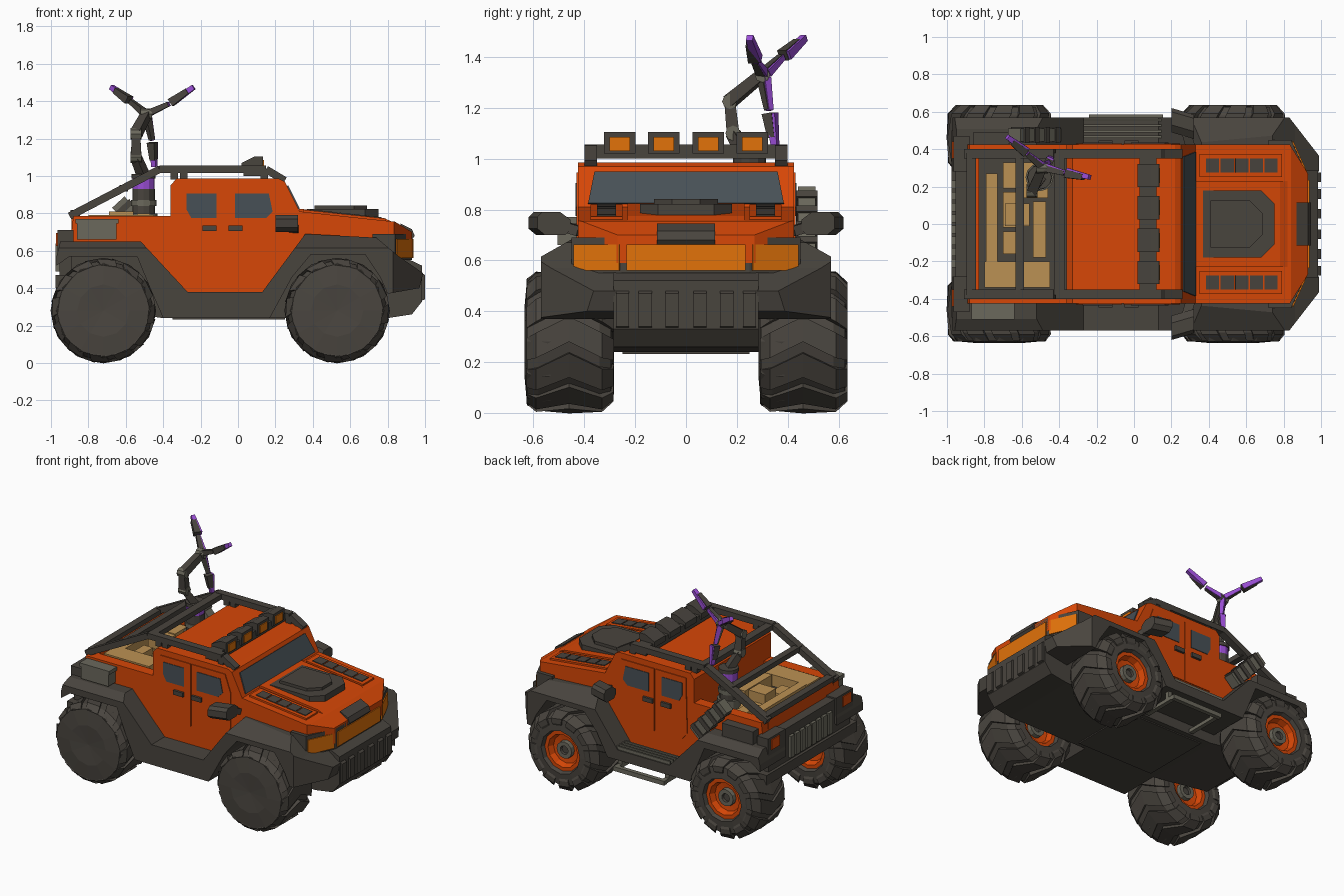
import bpy, bmesh, math
from mathutils import Vector as V, Matrix

if "Cube" in bpy.data.objects:
    bpy.data.objects.remove(bpy.data.objects["Cube"])

def mat(name, r, g, b):
    m = bpy.data.materials.new(name)
    m.diffuse_color = (r, g, b, 1)
    m.use_nodes = True
    m.node_tree.nodes["Principled BSDF"].inputs["Base Color"].default_value = m.diffuse_color
    return m

ORANGE = mat("body orange", .68, .063, .002)
DARK = mat("dark trim", .066, .058, .048)
TIRE = mat("tire rubber", .068, .060, .050)
GREY = mat("worn grey", .147, .140, .107)
AMBER = mat("amber lamp", .76, .17, .003)
TAN = mat("tan cargo", .50, .285, .088)
GLASS = mat("window glass", .064, .081, .094)
PURPLE = mat("purple", .32, .075, .66)

def finish(bm, name, *mats):
    bmesh.ops.recalc_face_normals(bm, faces=bm.faces)
    me = bpy.data.meshes.new(name)
    bm.to_mesh(me)
    bm.free()
    for m in mats:
        me.materials.append(m)
    ob = bpy.data.objects.new(name, me)
    bpy.context.collection.objects.link(ob)
    return ob

def extrude(name, m, pts, vec, cuts=()):
    """Polygon swept along vec, then trimmed by planes (point, normal)."""
    bm = bmesh.new()
    lo = [bm.verts.new(p) for p in pts]
    hi = [bm.verts.new(V(p) + V(vec)) for p in pts]
    bm.faces.new(lo)
    bm.faces.new(hi[::-1])
    for i in range(len(pts)):
        bm.faces.new((lo[i - 1], lo[i], hi[i], hi[i - 1]))
    for co, no in cuts:
        geo = bm.verts[:] + bm.edges[:] + bm.faces[:]
        bmesh.ops.bisect_plane(bm, geom=geo, plane_co=co, plane_no=no, clear_outer=True)
        bmesh.ops.holes_fill(bm, edges=[e for e in bm.edges if e.is_boundary])
    return finish(bm, name, m)

def side(name, m, xz, y0, y1, cuts=()):
    return extrude(name, m, [(x, y0, z) for x, z in xz], (0, y1 - y0, 0), cuts)

def plan(name, m, xy, z0, z1, cuts=()):
    return extrude(name, m, [(x, y, z0) for x, y in xy], (0, 0, z1 - z0), cuts)

def slab(name, m, pts, out, t=.007):
    return extrude(name, m, pts, V(out).normalized() * t)

def box(name, m, x, y, z):
    return plan(name, m, [(x[0], y[0]), (x[1], y[0]), (x[1], y[1]), (x[0], y[1])], z[0], z[1])

def beam(name, m, a, b, w, h=None, taper=1, sides=4):
    a, b = V(a), V(b)
    bm = bmesh.new()
    r = .7071 if sides == 4 else .5
    bmesh.ops.create_cone(bm, cap_ends=True, segments=sides, radius1=r, radius2=r * taper, depth=1)
    if sides == 4:
        bmesh.ops.rotate(bm, verts=bm.verts, matrix=Matrix.Rotation(math.pi / 4, 3, 'Z'))
    bmesh.ops.scale(bm, vec=(w, h or w, (b - a).length), verts=bm.verts)
    q = (b - a).to_track_quat('Z', 'Y').to_matrix().to_4x4()
    bm.transform(Matrix.Translation((a + b) / 2) @ q)
    return finish(bm, name, m)

# Wheels: revolved tire and rim (rim faces +y on all four), chevron lugs
PROFILE = [(0, -.165), (.14, -.175), (.25, -.165), (.272, -.12), (.265, 0), (.265, .12), (.235, .165), (.15, .172),
           (.14, .145), (.115, .145), (.10, .105), (.06, .10), (.058, .13), (.03, .13), (.026, .115), (0, .115)]
RING_MAT = [0, 0, 0, 0, 0, 0, 0, 0, 1, 1, 1, 2, 2, 0, 0]

def wheel(name, x, y):
    n, z = 12, .28
    bm = bmesh.new()
    def at(r, yy, a):
        return bm.verts.new((x + r * math.cos(a), y + yy, z + r * math.sin(a)))
    rings = [[at(r, yy, 2 * math.pi * k / n) for k in range(n)] if r else [at(0, yy, 0)] * n for r, yy in PROFILE]
    for i, mi in enumerate(RING_MAT):
        for k in range(n):
            q = [rings[i][k], rings[i][(k + 1) % n], rings[i + 1][(k + 1) % n], rings[i + 1][k]]
            bm.faces.new(list(dict.fromkeys(q))).material_index = mi
    for k in range(n):
        rows = []
        for yy, r in ((-.168, .245), (-.13, .278), (0, .282), (.13, .278), (.175, .235), (.176, .20)):
            a = 2 * math.pi * k / n - abs(yy) * 1.8
            rows.append([at(r, yy, a), at(r, yy, a + .36), at(r - .035, yy * .9, a + .36), at(r - .035, yy * .9, a)])
        for p, q in zip(rows, rows[1:]):
            for j in range(4):
                bm.faces.new((p[j], p[(j + 1) % 4], q[(j + 1) % 4], q[j]))
        bm.faces.new(rows[0])
        bm.faces.new(rows[-1])
    finish(bm, name, TIRE, ORANGE, GREY)

for x, end in ((-.72, "rear"), (.53, "front")):
    for y, s in ((-.46, "right"), (.46, "left")):
        wheel(f"{end}_{s}_wheel", x, y)

# Chassis core, bumper ribs and skid plate
side("chassis", DARK, [(-.95, .65), (-.95, .42), (-.85, .30), (-.4, .24), (.8, .24), (.93, .26), (.985, .33),
                       (.985, .52), (.9, .56), (.9, .65)], -.285, .285)
for y in (-.25, -.16, -.055, .055, .16, .25):
    side("bumper_rib", DARK, [(.97, .33), (1.0, .34), (1.0, .47), (.97, .49)], y - .026, y + .026)
box("skid_plate", DARK, (-.35, .25), (-.25, .25), (.232, .25))

# Fenders and sills with wheel arches; the left sill is shallower above its step
FRONT = [(-.97, .57), (-.95, .65), (-.52, .65), (-.27, .38), (.13, .38), (.36, .69), (.74, .67), (.86, .57),
         (.99, .48), (.97, .40), (.80, .37), (.76, .46), (.68, .58), (.39, .58), (.29, .46)]
REAR = [(-.47, .40), (-.54, .57), (-.9, .57), (-.97, .52)]
for s, low in ((1, [(.21, .31), (-.43, .31)]), (-1, [(.17, .24), (-.40, .24)])):
    side("fender", DARK, FRONT + low + REAR, s * .28, s * .57,
         [((.83, s * .57, 0), (.8, s * .62, 0)), ((0, s * .57, .615), (0, s * .45, .8))])
    box("rear_corner", DARK, (-.965, -.88), (s * .28, s * .47), (.57, .71))

# Cab and hood
NOSE = [((.83, s * .43, 0), (.85, s * .53, 0)) for s in (1, -1)]
side("cab_and_hood", ORANGE, [(-.36, .45), (-.36, .95), (-.33, .985), (.22, .985), (.25, .97), (.33, .81), (.84, .755),
                              (.93, .70), (.93, .59), (.33, .59), (.13, .36), (-.27, .36)], -.425, .425, NOSE)
side("hood_center", ORANGE, [(.33, .78), (.325, .825), (.78, .775), (.88, .73), (.88, .70)], -.23, .23)
slab("windshield", GLASS, [(.324, -.385, .822), (.324, .385, .822), (.262, .36, .946), (.262, -.36, .946)], (.16, 0, .08))

# Nose frame with wraparound lamps
plan("nose_frame", DARK, [(.72, -.45), (.84, -.45), (.93, -.25), (.93, .25), (.84, .45), (.72, .45)], .55, .69)
box("front_lamp", AMBER, (.93, .937), (-.235, .235), (.56, .662))
for s in (1, -1):
    slab("corner_lamp", AMBER, [(.926, s * .26, .56), (.845, s * .44, .56), (.845, s * .44, .662), (.926, s * .26, .662)],
         (.2, s * .09, 0))
side("hood_latch_plate", DARK, [(.87, .70), (.87, .745), (.93, .715), (.945, .68), (.93, .66)], -.115, .115)

# Hood scoop and louvers
for x0, x1, w, z0, z1 in ((.37, .75, .18, .76, .822), (.41, .69, .125, .81, .842)):
    plan("hood_scoop", DARK, [(x0, -w), (x1 - .07, -w), (x1, -w + .07), (x1, w - .07), (x1 - .07, w), (x0, w)], z0, z1)
hood_z = lambda x: .81 - (x - .33) * .108
for s in (1, -1):
    slab("louver_pad", ORANGE, [(x, s * y, hood_z(x)) for x, y in ((.35, .25), (.79, .25), (.79, .375), (.35, .375))], (.1, 0, 1), .012)
    for i in range(5):
        x = .385 + i * .078
        slab("louver", DARK, [(u, s * y, hood_z(u) + .012) for u, y in ((x, .275), (x + .07, .275), (x + .07, .35), (x, .35))],
             (.1, 0, 1), .005)

# Doors, side windows, handles, mirrors
for s in (1, -1):
    doors = [[(-.31, .56), (-.27, .51), (-.064, .51), (-.064, .945), (-.30, .945)],
             [(-.056, .51), (.19, .51), (.245, .58), (.245, .82), (.2, .945), (-.056, .945)]]
    glass = [[(-.25, .775), (-.115, .775), (-.115, .905), (-.275, .905), (-.275, .82)],
             [(-.015, .775), (.15, .775), (.185, .81), (.165, .905), (-.015, .905)]]
    for d, g, hx in zip(doors, glass, (-.19, -.05)):
        side("door", ORANGE, d, s * .423, s * .431)
        side("side_window", GLASS, g, s * .430, s * .435)
        box("door_handle", DARK, (hx, hx + .075), (s * .425, s * .447), (.705, .735))
    beam("mirror_arm", DARK, (.30, s * .42, .715), (.27, s * .52, .745), .05, .04)
    extrude("mirror", DARK, [(.20, s * y, z) for y, z in ((.49, .72), (.51, .70), (.59, .70), (.62, .725), (.62, .77),
                                                          (.60, .79), (.53, .79), (.49, .76))], (.12, -s * .035, 0))

# Cargo bed: walls, floor and load
for s in (1, -1):
    side("bed_wall", ORANGE, [(-.9, .63), (-.88, .785), (-.35, .785), (-.35, .45), (-.5, .6)], s * .35, s * .425)
box("bed_rear_wall", ORANGE, (-.89, -.83), (-.36, .36), (.6, .785))
box("bed_floor", DARK, (-.85, -.35), (-.36, .36), (.62, .71))
for x0, x1, y0, y1, z in ((-.79, -.73, -.2, .27, .79), (-.7, -.62, .19, .33, .77), (-.7, -.61, -.02, .17, .74),
                          (-.69, -.56, -.01, .11, .81), (-.8, -.45, -.34, -.2, .79), (-.7, -.63, -.16, -.04, .76),
                          (-.54, -.47, -.18, .12, .80), (-.6, -.46, .14, .33, .74)):
    box("cargo_crate", TAN, (x0, x1), (y0, y1), (.70, z))

# Tailgate with ribbed grille and lamps
box("tailgate", DARK, (-.955, -.89), (-.45, .45), (.42, .70))
for i in range(8):
    y = -.21 + i * .06
    box("tailgate_rib", GREY, (-.975, -.95), (y - .022, y + .022), (.49, .64))
for s in (1, -1):
    box("tail_lamp", ORANGE, (-.972, -.963), (s * .35, s * .44), (.625, .695))
box("rear_bumper", DARK, (-.975, -.9), (-.5, .5), (.40, .47))

# Roof rack, roll bars and light bar
for s in (1, -1):
    y = s * .375
    path = [(-.9, .785), (-.42, 1.035), (.15, 1.035), (.25, .975)]
    for (ax, az), (bx, bz) in zip(path, path[1:]):
        beam("rack_rail", DARK, (ax, y, az), (bx, y, bz), .05, .04)
    for x in (-.36, -.31, .12):
        box("rack_foot", DARK, (x, x + .04), (y - .02, y + .02), (.98, 1.03))
for x, z, w in ((-.40, 1.035, .055), (-.61, .935, .045), (-.87, .80, .05)):
    beam("rack_crossbar", DARK, (x, -.38, z), (x, .38, z), w, .035)
box("light_bar", DARK, (.03, .12), (-.40, .40), (1.0, 1.055))
for y in (-.26, -.087, .087, .26):
    side("spotlight", DARK, [(.02, 1.03), (.13, 1.02), (.135, 1.105), (.09, 1.105), (.02, 1.07)], y - .062, y + .062)
    box("spotlight_lens", AMBER, (.132, .140), (y - .04, y + .04), (1.03, 1.085))

# Side equipment: tool box on one side, step and exhaust on the other
box("tool_box", GREY, (-.86, -.65), (-.505, -.42), (.66, .765))
box("tool_box_lid", GREY, (-.87, -.64), (-.51, -.42), (.745, .77))
box("side_mount", DARK, (-.86, -.62), (.42, .49), (.64, .74))
beam("exhaust", GREY, (-.64, .475, .86), (-.42, .475, .62), .07, .09)
for i in range(4):
    p, d = V((-.62, .475, .84)), V((.055, 0, -.06))
    beam("exhaust_fin", DARK, p + d * i, p + d * (i + .4), .085, .105)
for y in (.46, .49, .52, .55):
    box("step_tread", GREY, (-.27, .17), (y, y + .012), (.37, .402))
box("step_bar", GREY, (-.24, .155), (.555, .585), (.235, .265))
for x in (-.24, .125):
    box("step_hanger", GREY, (x, x + .03), (.30, .56), (.24, .265))
    box("step_post", GREY, (x, x + .03), (.50, .53), (.25, .33))

# Robot arm: pedestal, jointed arm, three-finger claw
for m, r, z0, z1 in ((GREY, .075, .70, .80), (DARK, .06, .80, .93), (GREY, .068, .84, .87), (PURPLE, .058, .93, .985), (DARK, .065, .985, 1.01)):
    beam("arm_pedestal", m, (-.505, .25, z0), (-.505, .25, z1), 2 * r, sides=12)
hub = V((-.49, .30, 1.33))
joints = [V((-.505, .24, 1.0)), V((-.545, .185, 1.10)), V((-.545, .172, 1.225)), hub]
for a, b in zip(joints, joints[1:]):
    beam("arm_link", DARK, a, b, .055, .05, .85)
    beam("arm_joint", GREY, b - V((.03, 0, 0)), b + V((.03, 0, 0)), .06, sides=8)
palm = V((.5, .86, 0))
for mid, tip in (((-.575, .375, 1.40), (-.68, .46, 1.475)), ((-.37, .27, 1.385), (-.24, .245, 1.475)),
                 ((-.46, .325, 1.19), (-.45, .345, 1.05))):
    mid, tip = V(mid), V(tip)
    for a, b, w in ((hub, mid, .036), (mid, tip, .044)):
        gap = (b - a) * .08
        beam("claw_finger", DARK, a + gap, b - gap * (3 if w > .04 else .3), w, w, .7)
        beam("claw_pad", PURPLE, a + gap + palm * .014, b + palm * .006, w * .85, w * .85, .7)
